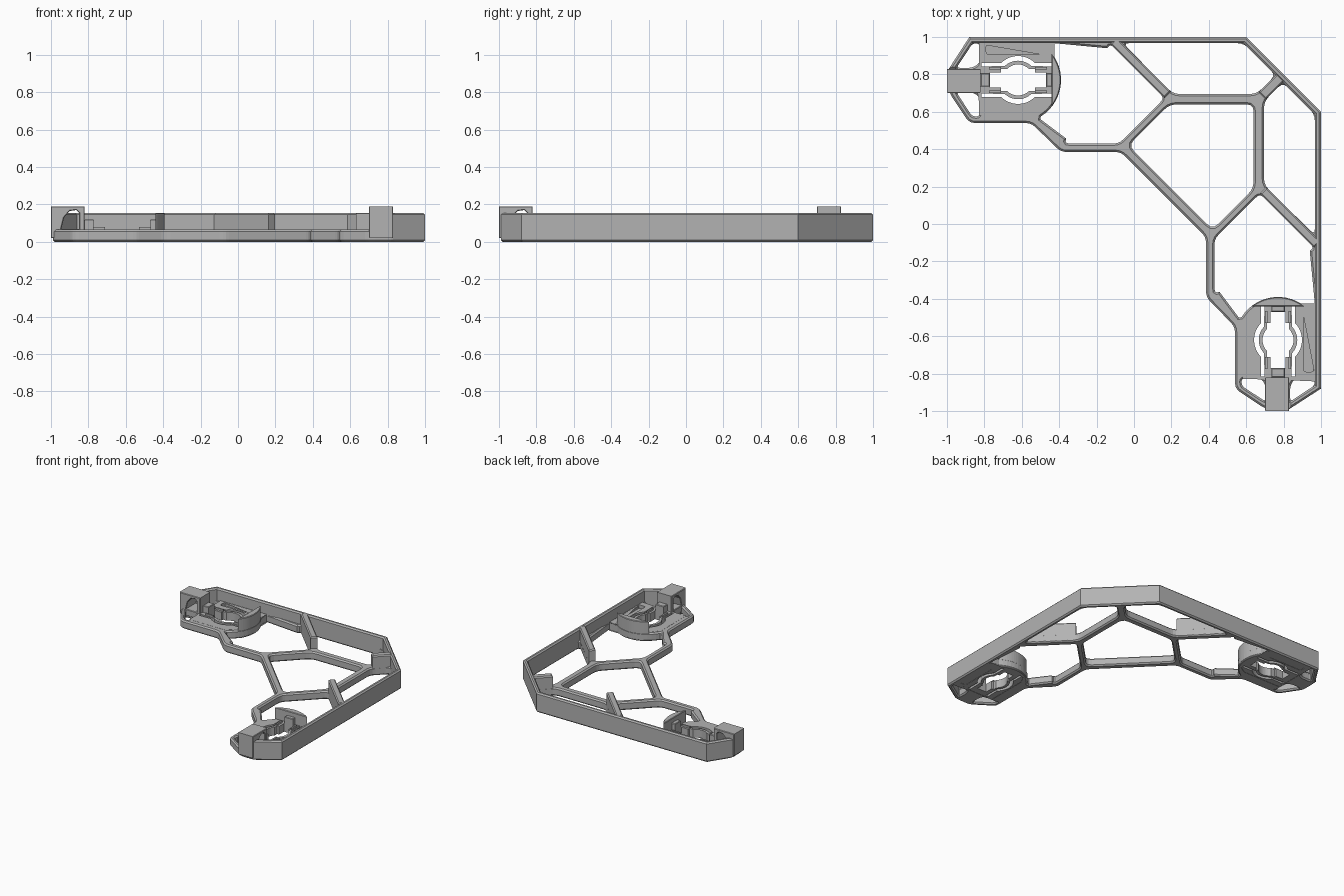
import bpy, bmesh
from math import sin, cos, radians
from mathutils import Matrix, Vector

if "Cube" in bpy.data.objects:
    bpy.data.objects.remove(bpy.data.objects["Cube"])

grey = bpy.data.materials.new("plain grey")
grey.use_nodes = True
grey.diffuse_color = (0.45, 0.45, 0.45, 1)
grey.node_tree.nodes["Principled BSDF"].inputs["Base Color"].default_value = (0.45, 0.45, 0.45, 1)

SWAP = Matrix(((0, 1, 0, 0), (1, 0, 0, 0), (0, 0, 1, 0), (0, 0, 0, 1)))
CX, CY = -0.62, 0.77          # centre of the left dock


def swap(points):
    return [(y, x) for x, y in reversed(points)]


def rounded(points, r):
    """Replace each corner with a short curve."""
    out = []
    n = len(points)
    for i in range(n):
        a, p, b = (Vector(points[(i + k) % n]) for k in (-1, 0, 1))
        pa = p + (a - p).normalized() * min(r, (a - p).length * 0.45)
        pb = p + (b - p).normalized() * min(r, (b - p).length * 0.45)
        for t in (0, 0.33, 0.67, 1):
            q = pa * (1 - t) ** 2 + p * 2 * t * (1 - t) + pb * t * t
            out.append((q.x, q.y))
    return out


def arc(r, a0, a1, n=12, cx=CX, cy=CY):
    angles = [radians(a0 + (a1 - a0) * i / n) for i in range(n + 1)]
    return [(cx + r * cos(a), cy + r * sin(a)) for a in angles]


def rect(x0, x1, y0, y1):
    return [(x0, y0), (x1, y0), (x1, y1), (x0, y1)]


def add_object(name, mesh):
    obj = bpy.data.objects.new(name, mesh)
    bpy.context.collection.objects.link(obj)
    mesh.materials.clear()
    mesh.materials.append(grey)
    return obj


def prism(name, loops, z0, z1, bevel=0.0, matrix=None, mirror=False):
    """Extrude an outline with holes, chamfering its edges."""
    curve = bpy.data.curves.new(name, "CURVE")
    curve.dimensions = "2D"
    curve.fill_mode = "BOTH"
    curve.extrude = (z1 - z0) / 2 - bevel
    curve.bevel_depth = bevel
    curve.bevel_resolution = 0
    curve.offset = -bevel
    for loop in loops:
        spline = curve.splines.new("POLY")
        spline.points.add(len(loop) - 1)
        for point, (x, y) in zip(spline.points, loop):
            point.co = (x, y, 0, 1)
        spline.use_cyclic_u = True
    temp = bpy.data.objects.new(name + " curve", curve)
    bpy.context.collection.objects.link(temp)
    graph = bpy.context.evaluated_depsgraph_get()
    mesh = bpy.data.meshes.new_from_object(temp.evaluated_get(graph))
    bpy.data.objects.remove(temp)
    bm = bmesh.new()
    bm.from_mesh(mesh)
    bmesh.ops.remove_doubles(bm, verts=bm.verts, dist=0.0001)
    bmesh.ops.translate(bm, verts=bm.verts, vec=(0, 0, (z0 + z1) / 2))
    if matrix:
        bmesh.ops.transform(bm, matrix=matrix, verts=bm.verts)
    bmesh.ops.recalc_face_normals(bm, faces=bm.faces)
    bm.to_mesh(mesh)
    bm.free()
    for face in mesh.polygons:
        face.use_smooth = False
    add_object(name, mesh)
    if mirror:
        other = mesh.copy()
        other.transform(SWAP)
        other.flip_normals()
        add_object(name + "_front", other)


def bar(a, b, width):
    a, b = Vector(a), Vector(b)
    d = (b - a).normalized() * width / 2
    side = Vector((-d.y, d.x))
    return [tuple(p) for p in (a - side, b - side, b + side, a + side)]


def flip(points):
    """Reflect across the dock's long axis."""
    return [(x, 2 * CY - y) for x, y in reversed(points)]


LOW, TALL = 0.065, 0.155

# Open lattice frame
half = [(-0.07, 0.385), (-0.39, 0.385), (-0.55, 0.54), (-0.88, 0.54),
        (-0.99, 0.705), (-0.99, 0.83), (-0.88, 1.0), (0.6, 1.0)]
outline = rounded(half + swap(half), 0.03)
side_cell = rounded([(-0.13, 0.967), (0.163, 0.673), (-0.08, 0.43), (-0.375, 0.43)], 0.03)[:]
side_cell += [(-0.5, 0.56)] + arc(0.23, -58, 34) + [(-0.43, 0.967)]
top_cell = rounded([(-0.06, 0.967), (0.586, 0.967), (0.757, 0.797), (0.655, 0.695), (0.21, 0.695)], 0.035)
middle_cell = rounded([(0.19, 0.64), (0.64, 0.64), (0.64, 0.19), (0.42, -0.03), (-0.03, 0.42)], 0.04)
end_cell = rounded([(-0.95, 0.835), (-0.865, 0.965), (-0.825, 0.965), (-0.825, 0.86), (-0.865, 0.835)], 0.02)
dock_well = [(-0.815, 0.64), (-0.5, 0.64), (-0.435, 0.68), (-0.435, 0.96), (-0.815, 0.96)]
half_cells = [side_cell, top_cell, end_cell, flip(end_cell), dock_well]
prism("lattice_frame", [outline, middle_cell] + half_cells + [swap(c) for c in half_cells],
      0, LOW, 0.01)

# Tall outer wall
outer = [(-0.99, 0.83), (-0.88, 1.0), (0.6, 1.0)]
inner = [(-0.952, 0.83), (-0.862, 0.967), (0.586, 0.967)]
wall_out = outer + swap(outer)
wall_in = inner + swap(inner)
prism("outer_wall", [wall_out + wall_in[::-1]], 0, TALL, 0.01)

# Tall ribs bracing the wall
prism("side_rib", [bar((-0.11, 0.98), (0.18, 0.69), 0.05)], 0, TALL, 0.008, mirror=True)
prism("corner_rib", [bar((0.785, 0.785), (0.685, 0.685), 0.056)], 0, TALL, 0.008)

# Dock plate with flexible clip slots
slot_top = arc(0.128, 135, 45)
slot_low = arc(0.103, 47, 133)
slot = ([(-0.815, CY + 0.092)] + slot_top + [(-0.44, CY + 0.092), (-0.44, CY + 0.072)]
        + slot_low + [(-0.815, CY + 0.072)])
quarter = [(CX + 0.15, CY + 0.04), (CX + 0.09, CY + 0.04), (CX + 0.09, CY + 0.058), (CX + 0.06, CY + 0.058)]
upper = quarter + arc(0.083, 50, 130) + [(2 * CX - x, y) for x, y in reversed(quarter)]
opening = upper + flip(upper)
pocket = rounded(rect(-0.79, -0.465, 0.905, 0.963), 0.015)
plate = [(-0.83, 0.58), (-0.52, 0.58), (-0.45, 0.64), (-0.43, 0.69), (-0.43, 0.975), (-0.83, 0.975)]
prism("dock_plate", [plate, slot, flip(slot), opening, pocket], 0.001, LOW + 0.001, mirror=True)
prism("pocket_floor", [rect(-0.8, -0.455, 0.9, 0.97)], 0.003, 0.04, mirror=True)

# Curved stop at the inner end of the dock
prism("curved_stop", [arc(0.228, -38, 38, 16)], 0, TALL, 0.004, mirror=True)

# Catches and rails beside the opening
for name, x0, x1 in (("outer_catch", -0.82, -0.77), ("inner_catch", -0.47, -0.43)):
    prism(name, [rect(x0, x1, CY - 0.036, CY + 0.036)], 0.002, 0.12, 0.004, mirror=True)
for name, x0, x1 in (("outer_rail", -0.775, -0.71), ("inner_rail", -0.53, -0.465)):
    for y in (CY - 0.063, CY + 0.063):
        prism(name, [rect(x0, x1, y - 0.006, y + 0.006)], 0.01, 0.08, mirror=True)

# Raised end block with an arched opening through it
block = rect(-1.0, -0.82, 0.02, 0.19)
arch = [(-0.945, 0.07), (-0.85, 0.07), (-0.85, 0.155), (-0.865, 0.17), (-0.9, 0.165), (-0.93, 0.13)]
prism("end_block", [block, arch], -0.83, -0.70, 0.004, Matrix.Rotation(radians(90), 4, "X"), True)
